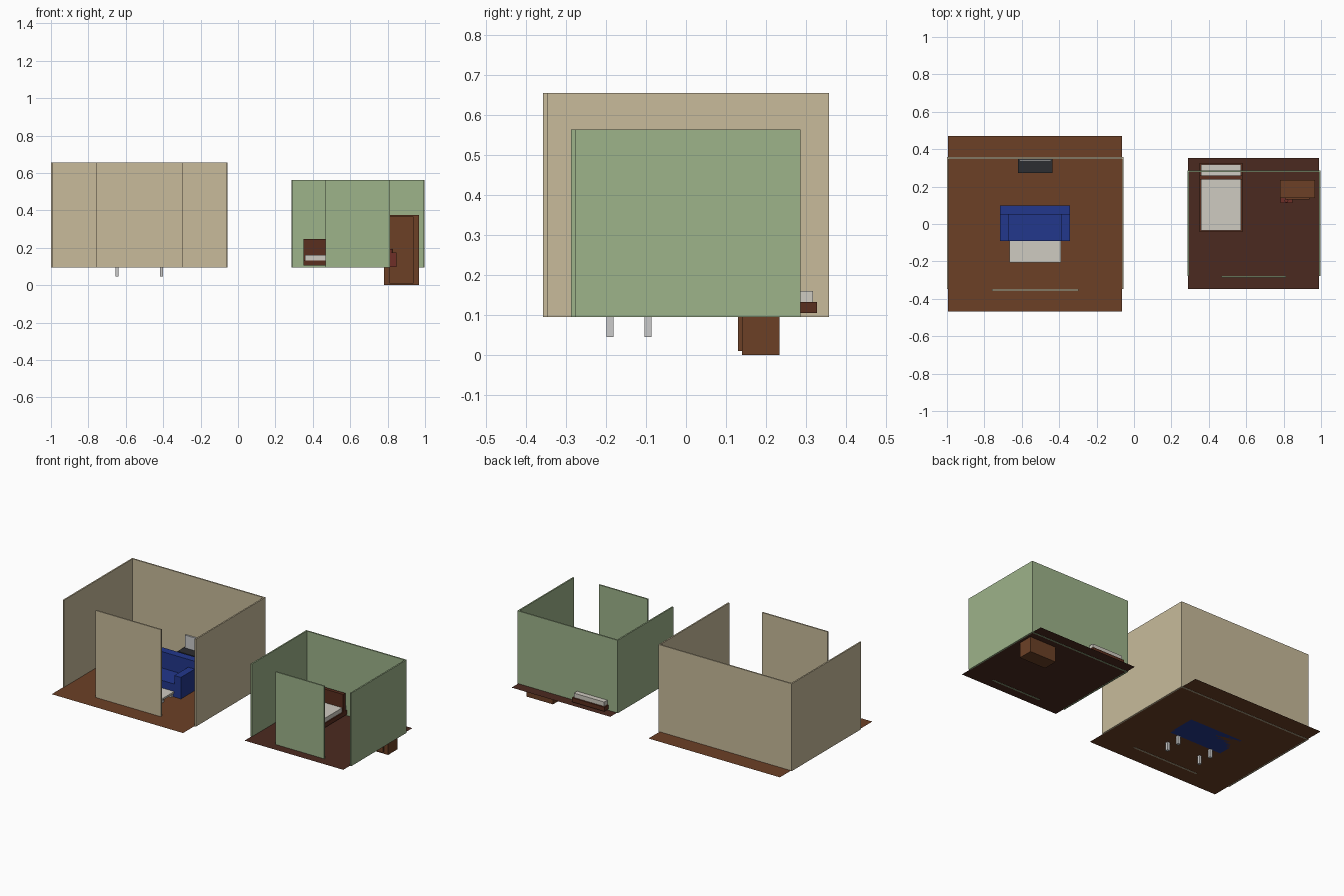
import bpy

if "Cube" in bpy.data.objects:
    bpy.data.objects.remove(bpy.data.objects["Cube"])


def mat(name, hexcode):
    m = bpy.data.materials.new(name)
    lin = lambda c: c / 12.92 if c <= 0.04045 else ((c + 0.055) / 1.055) ** 2.4
    m.diffuse_color = [lin(int(hexcode[i:i + 2], 16) / 255) for i in (0, 2, 4)] + [1]
    m.use_nodes = True
    m.node_tree.nodes["Principled BSDF"].inputs["Base Color"].default_value = m.diffuse_color
    return m


TAN = mat("tan_paint", "C8BB9B")
GREEN = mat("green_paint", "9DB38A")
WOOD = mat("wood", "6C4026")
DARK_WOOD = mat("dark_wood", "4B2A20")
BED_WOOD = mat("bed_wood", "5A2E1E")
BLUE = mat("blue_fabric", "22378C")
CREAM = mat("cream", "CFCBC1")
BLACK = mat("charcoal", "2C2D31")
RED = mat("red_wood", "6E2F27")


def finish(ob, name, material):
    ob.name = name
    if material:
        ob.data.materials.append(material)
    return ob


# Box from its minimum and maximum on each axis
def box(name, xr, yr, zr, material=None):
    rs = (xr, yr, zr)
    bpy.ops.mesh.primitive_cube_add(size=1, location=[(a + b) / 2 for a, b in rs])
    ob = bpy.context.object
    ob.scale = [b - a for a, b in rs]
    bpy.ops.object.transform_apply(location=False, rotation=False, scale=True)
    return finish(ob, name, material)


F = 0.097  # floor level


def floor(name, xr, yr, material):
    bpy.ops.mesh.primitive_plane_add(size=1, location=(sum(xr) / 2, sum(yr) / 2, F))
    ob = bpy.context.object
    ob.scale = (xr[1] - xr[0], yr[1] - yr[0], 1)
    bpy.ops.object.transform_apply(location=False, rotation=False, scale=True)
    return finish(ob, name, material)


# Back wall, two side walls and a narrower front panel
def room(name, xr, yr, top, panel, material, t=0.009):
    z = (0.095, top)
    box(name + "_back_wall", xr, (yr[1] - t, yr[1]), z, material)
    box(name + "_left_wall", (xr[0], xr[0] + t), (yr[0] + t, yr[1] - t), z, material)
    box(name + "_right_wall", (xr[1] - t, xr[1]), (yr[0] + t, yr[1] - t), z, material)
    box(name + "_front_panel", panel, (yr[0], yr[0] + t), z, material)


# Living room
floor("living_floor", (-0.995, -0.063), (-0.467, 0.47), WOOD)
room("living", (-1.0, -0.055), (-0.357, 0.357), 0.655, (-0.76, -0.297), TAN)

# Sofa
box("sofa_back", (-0.717, -0.342), (0.05, 0.1), (F, 0.285), BLUE)
box("sofa_seat", (-0.667, -0.389), (-0.09, 0.05), (F, 0.18), BLUE)
for side, xr in (("left", (-0.717, -0.667)), ("right", (-0.389, -0.342))):
    box(f"sofa_{side}_arm", xr, (-0.09, 0.05), (F, 0.235), BLUE)

# Coffee table whose legs reach below the floor
box("table_top", (-0.665, -0.39), (-0.205, -0.08), (0.12, 0.132), CREAM)
for x in (-0.647, -0.409):
    for y in (-0.19, -0.095):
        box("table_leg", (x - 0.009, x + 0.009), (y - 0.009, y + 0.009), (0.045, 0.12))

# Television on its stand
box("tv_stand", (-0.62, -0.437), (0.273, 0.348), (F, 0.19), BLACK)
box("tv_screen", (-0.612, -0.445), (0.336, 0.346), (0.19, 0.272))

# Bedroom
floor("bedroom_floor", (0.29, 0.99), (-0.347, 0.353), DARK_WOOD)
room("bedroom", (0.285, 0.997), (-0.287, 0.286), 0.563, (0.468, 0.813), GREEN)

# Bed
box("bed_frame", (0.35, 0.58), (-0.043, 0.327), (0.105, 0.132), BED_WOOD)
box("mattress", (0.358, 0.573), (-0.035, 0.318), (0.132, 0.16), CREAM)
box("headboard", (0.35, 0.58), (0.238, 0.26), (0.105, 0.247), BED_WOOD)

# Wardrobe sunk through the floor, with a door on its front
box("wardrobe", (0.78, 0.967), (0.14, 0.234), (0, 0.375), WOOD)
box("wardrobe_door", (0.81, 0.937), (0.13, 0.14), (0.01, 0.366), WOOD)

# Bedside cabinet with a small knob
box("cabinet", (0.782, 0.848), (0.112, 0.172), (F, 0.175), RED)
bpy.ops.mesh.primitive_cylinder_add(vertices=12, radius=0.01, depth=0.02,
                                    location=(0.815, 0.125, 0.183))
finish(bpy.context.object, "cabinet_knob", RED)
